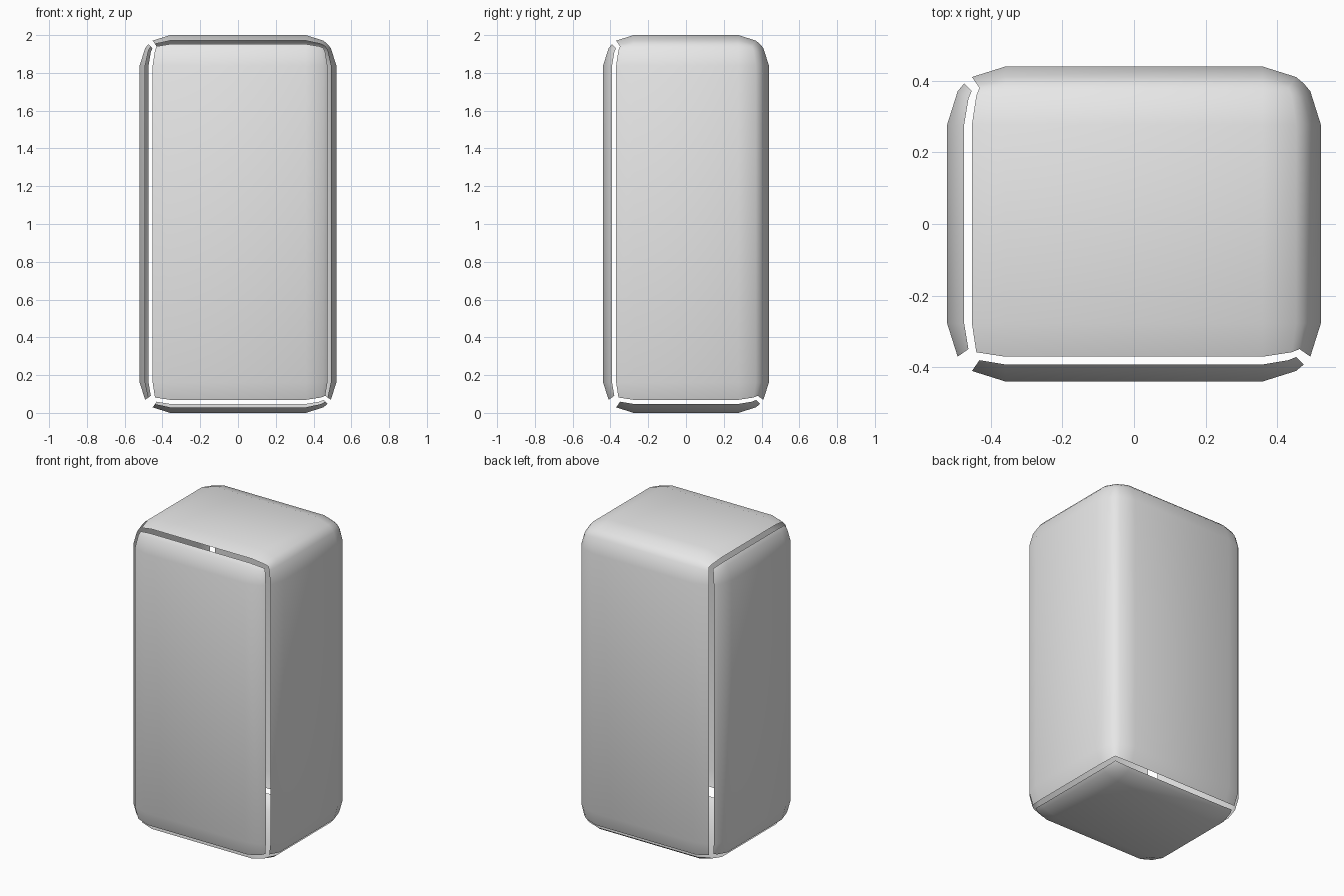
import bpy
import bmesh
from mathutils import Vector

old = bpy.data.objects.get("Cube")
if old:
    bpy.data.objects.remove(old, do_unlink=True)

HALF = Vector((0.521, 0.439, 1.0))   # half size of the rounded box
R = 0.162                            # edge radius
CORE = HALF - Vector((R, R, R))      # flat region of each face
RING = 0.7                           # slope of the inner bevel ring

# (side of the flat core, slope): low side stops at the ring, high side reaches the mitre
STEPS = [(-1, -RING), (-1, 0), (1, 0), (1, RING), (1, 1)]

grey = bpy.data.materials.new("light_grey")
grey.use_nodes = True
colour = (0.8, 0.8, 0.8, 1.0)
grey.diffuse_color = colour
grey.node_tree.nodes["Principled BSDF"].inputs["Base Color"].default_value = colour


def add_face_sheet(bm, axis, sign):
    """Curved sheet covering one side of the rounded box."""
    u, v = (axis + 1) % 3, (axis + 2) % 3

    def point(a, b):
        base, direction = Vector(), Vector()
        base[axis], direction[axis] = sign * CORE[axis], sign
        base[u], direction[u] = a[0] * CORE[u], a[1]
        base[v], direction[v] = b[0] * CORE[v], b[1]
        return base + direction.normalized() * R + Vector((0, 0, HALF.z))

    grid = [[bm.verts.new(point(a, b)) for b in STEPS] for a in STEPS]
    for i in range(len(STEPS) - 1):
        for j in range(len(STEPS) - 1):
            quad = [grid[i][j], grid[i + 1][j], grid[i + 1][j + 1], grid[i][j + 1]]
            bm.faces.new(quad if sign > 0 else quad[::-1])


def build_part(name, sides):
    bm = bmesh.new()
    for axis, sign in sides:
        add_face_sheet(bm, axis, sign)
    bmesh.ops.remove_doubles(bm, verts=bm.verts, dist=0.0005)
    for face in bm.faces:
        face.smooth = True
    mesh = bpy.data.meshes.new(name)
    bm.to_mesh(mesh)
    bm.free()
    mesh.materials.append(grey)
    obj = bpy.data.objects.new(name, mesh)
    bpy.context.collection.objects.link(obj)


# Joined shell, then the three loose panels
build_part("top_back_left_shell", [(0, 1), (1, 1), (2, 1)])
build_part("right_panel", [(0, -1)])
build_part("front_panel", [(1, -1)])
build_part("bottom_panel", [(2, -1)])
